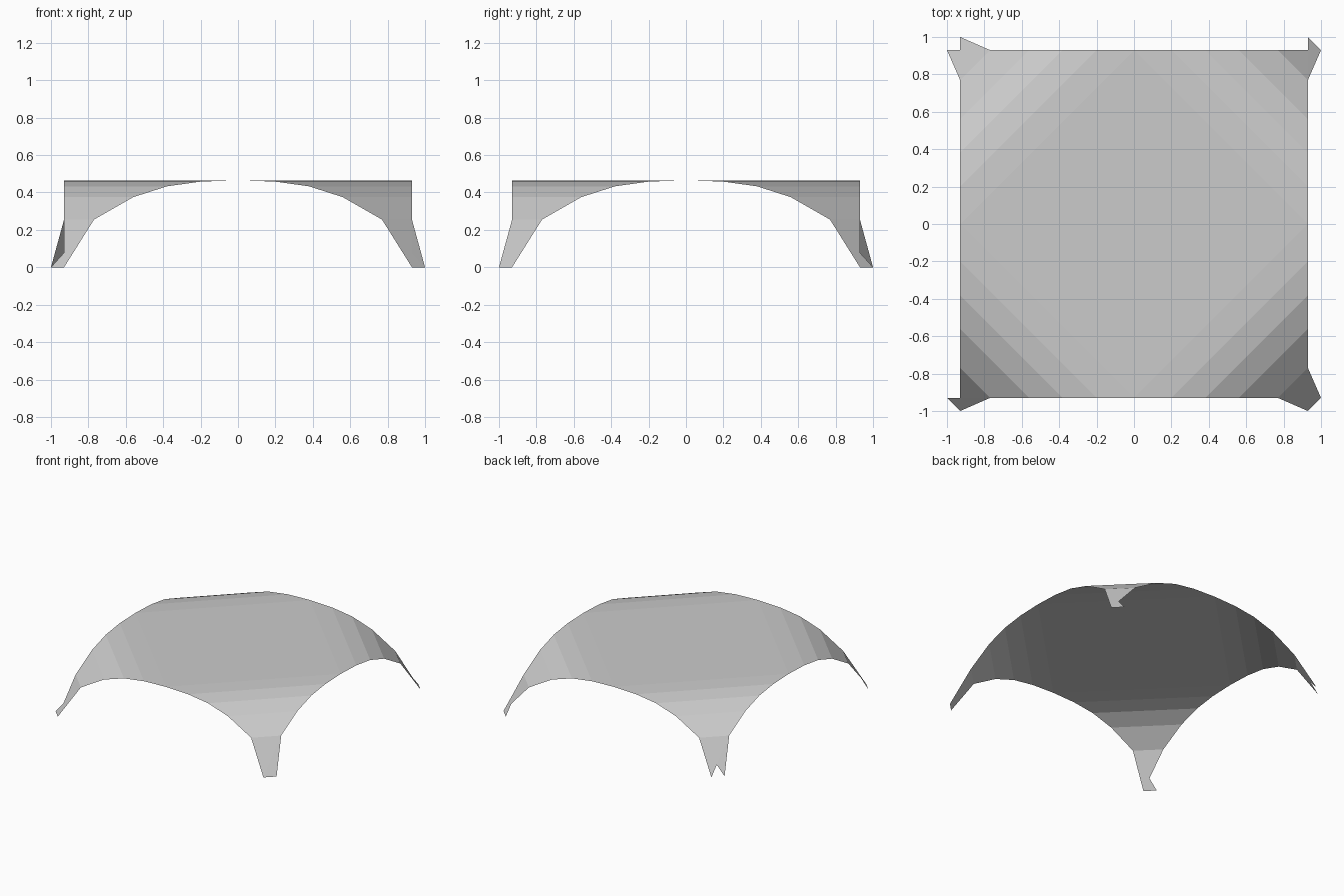
import bpy, bmesh

if "Cube" in bpy.data.objects:
    bpy.data.objects.remove(bpy.data.objects["Cube"])

HALF = 0.93    # half width of the square canopy
FOOT = 1.0     # outer reach of the feet
# (distance along an edge from its middle, height) from crown to corner
PROFILE = [(0.0, 0.465), (0.20, 0.458), (0.38, 0.433), (0.56, 0.375), (0.77, 0.255)]
NOTCH_Z = 0.078

grey = bpy.data.materials.new("light_grey")
grey.diffuse_color = (0.6, 0.6, 0.6, 1.0)
grey.use_nodes = True
grey.node_tree.nodes["Principled BSDF"].inputs["Base Color"].default_value = grey.diffuse_color


def make_object(name, faces, face_down=False):
    """Build a flat-shaded sheet from point loops, all facing up or all facing down."""
    bm = bmesh.new()
    for loop in faces:
        bm.faces.new([bm.verts.new(p) for p in loop])
    bmesh.ops.remove_doubles(bm, verts=bm.verts[:], dist=0.0005)
    bm.normal_update()
    for f in bm.faces:
        if (f.normal.z < 0) != face_down:
            f.normal_flip()
    mesh = bpy.data.meshes.new(name)
    bm.to_mesh(mesh)
    bm.free()
    mesh.materials.append(grey)
    obj = bpy.data.objects.new(name, mesh)
    bpy.context.collection.objects.link(obj)
    return obj


def corner(points, sx, sy):
    """Mirror a loop from the +x +y corner to another corner."""
    return [(x * sx, y * sy, z) for x, y, z in points]


# Canopy: flat diamond crown, then diagonal bands falling to each corner
top = PROFILE[0][1]
canopy = [[(HALF, 0, top), (0, HALF, top), (-HALF, 0, top), (0, -HALF, top)]]
tip = (HALF, HALF, NOTCH_Z)
end, end_z = PROFILE[-1]
side_x, side_y = (HALF, end, end_z), (end, HALF, end_z)
for sx in (-1, 1):
    for sy in (-1, 1):
        for (a, za), (b, zb) in zip(PROFILE, PROFILE[1:]):
            band = [(HALF, a, za), (HALF, b, zb), (b, HALF, zb), (a, HALF, za)]
            canopy.append(corner(band, sx, sy))
        canopy.append(corner([side_x, tip, side_y], sx, sy))
make_object("canopy", canopy)

# Legs: pointed flaps that carry each corner slope on to the ground
foot_x, foot_y = (FOOT, HALF, 0), (HALF, FOOT, 0)
x_flap = [side_x, foot_x, tip]
y_flap = [side_y, tip, foot_y]
sole = [tip, foot_x, foot_y]
make_object("front_left_leg", [corner(p, -1, -1) for p in (y_flap, sole)])
make_object("back_right_leg", [corner(p, 1, 1) for p in (x_flap, sole)])
make_object("back_left_leg", [corner(p, -1, 1) for p in (x_flap, y_flap)])
make_object("front_right_leg", [corner(p, 1, -1) for p in (x_flap, y_flap, sole)], True)
